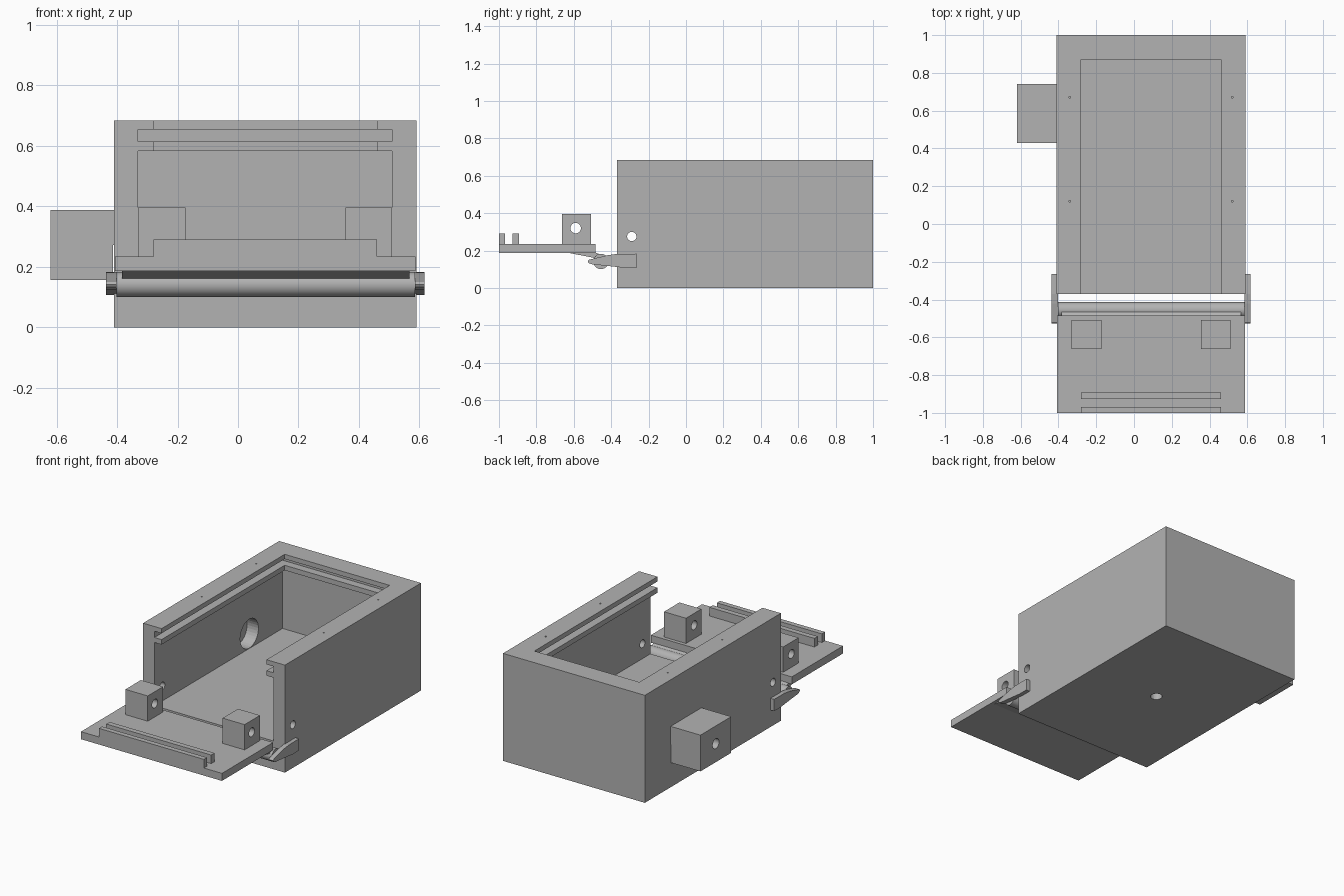
import bpy, bmesh, math
from mathutils import Vector

cube = bpy.data.objects.get("Cube")
if cube:
    bpy.data.objects.remove(cube, do_unlink=True)

grey = bpy.data.materials.new("plain grey")
grey.use_nodes = True
COLOUR = (0.45, 0.45, 0.45, 1)
grey.diffuse_color = COLOUR
grey.node_tree.nodes["Principled BSDF"].inputs["Base Color"].default_value = COLOUR


def finish(name, bm):
    bmesh.ops.recalc_face_normals(bm, faces=bm.faces)
    mesh = bpy.data.meshes.new(name)
    bm.to_mesh(mesh)
    bm.free()
    mesh.materials.append(grey)
    ob = bpy.data.objects.new(name, mesh)
    bpy.context.collection.objects.link(ob)
    return ob


def box(name, x, y, z):
    bm = bmesh.new()
    bmesh.ops.create_cube(bm, size=1)
    for v in bm.verts:
        v.co = Vector([(r[0] + r[1]) / 2 + c * (r[1] - r[0]) for r, c in zip((x, y, z), v.co)])
    return finish(name, bm)


def prism(name, outline, x0, x1):
    """Extrude a (y, z) outline from x0 to x1."""
    bm = bmesh.new()
    face = bm.faces.new([bm.verts.new((x0, y, z)) for y, z in outline])
    out = bmesh.ops.extrude_face_region(bm, geom=[face])
    verts = [g for g in out["geom"] if isinstance(g, bmesh.types.BMVert)]
    bmesh.ops.translate(bm, verts=verts, vec=(x1 - x0, 0, 0))
    return finish(name, bm)


def disc(y, z, r, n=32):
    return [(y + r * math.cos(2 * math.pi * i / n), z + r * math.sin(2 * math.pi * i / n))
            for i in range(n)]


def upright(name, x, y, z0, z1, r, n=24):
    bm = bmesh.new()
    bmesh.ops.create_cone(bm, cap_ends=True, segments=n, radius1=r, radius2=r, depth=z1 - z0)
    bmesh.ops.translate(bm, verts=bm.verts, vec=(x, y, (z0 + z1) / 2))
    return finish(name, bm)


def cut(target, *cutters):
    for c in cutters:
        m = target.modifiers.new("cut", "BOOLEAN")
        m.operation, m.solver, m.object = "DIFFERENCE", "EXACT", c
        c.hide_render = True
        c.hide_set(True)


LEFT, RIGHT, MID = 0.59, -0.41, 0.09      # outer side walls and centre line
FRONT, BACK, TOP, FLOOR = -0.37, 1.0, 0.685, 0.18

# Case: open front and top, with a lid groove under the rim
case = box("case", (RIGHT, LEFT), (FRONT, BACK), (0, TOP))
cut(case,
    box("room_cutter", (-0.33, 0.51), (-0.5, 0.92), (FLOOR, 0.583)),
    box("top_cutter", (-0.28, 0.46), (-0.52, 0.87), (0.5, 0.8)),
    box("groove_cutter", (-0.33, 0.51), (-0.51, 0.92), (0.615, 0.655)),
    prism("pin_hole_cutter", disc(-0.29, 0.275, 0.025), -0.6, 0.8),
    prism("port_cutter", disc(0.585, 0.275, 0.092), -0.43, -0.2),
    upright("base_hole_cutter", MID, 0.315, -0.05, 0.06, 0.035))
for x in (-0.34, 0.52):
    for y in (0.12, 0.67):
        cut(case, upright("rim_hole_cutter", x, y, 0.66, 0.7, 0.005, 8))

# Side housing in two halves with a cable hole
cable = prism("cable_hole_cutter", disc(0.585, 0.275, 0.032), -0.7, -0.38)
for name, x1, z in (("lower_side_housing", -0.413, (0.157, 0.273)),
                    ("upper_side_housing", RIGHT, (0.273, 0.388))):
    cut(box(name, (-0.62, x1), (0.43, 0.74), z), cable)

# Lowered door with locking blocks and two ridges
box("door", (-0.407, 0.587), (-1.0, -0.484), (0.187, 0.235))
lock = prism("lock_hole_cutter", disc(-0.59, 0.32, 0.028), -0.6, 0.8)
for side, x in (("right", (-0.33, -0.173)), ("left", (0.355, 0.51))):
    cut(box(side + "_lock_block", x, (-0.662, -0.507), (0.235, 0.396)), lock)
for name, y in (("outer_ridge", (-1.0, -0.968)), ("inner_ridge", (-0.927, -0.893))):
    box(name, (-0.28, 0.46), y, (0.235, 0.29))

# Hinge: rod, wedge under the door and side arms
rod = prism("hinge_rod", disc(-0.455, 0.142, 0.041, 40), -0.402, 0.585)
prism("hinge_wedge", [(-0.63, 0.188), (-0.46, 0.155), (-0.43, 0.165), (-0.484, 0.19)], -0.383, 0.567)
ARM = [(-0.265, 0.183), (-0.265, 0.108), (-0.33, 0.108), (-0.42, 0.118), (-0.5, 0.126),
       (-0.52, 0.133), (-0.526, 0.142), (-0.518, 0.151), (-0.42, 0.175), (-0.37, 0.182)]
for name, x0, x1 in (("right_arm", -0.436, -0.402), ("left_arm", 0.585, 0.616)):
    prism(name, ARM, x0, x1)

bpy.ops.object.select_all(action="DESELECT")
rod.select_set(True)
bpy.context.view_layer.objects.active = rod
bpy.ops.object.shade_smooth_by_angle()
